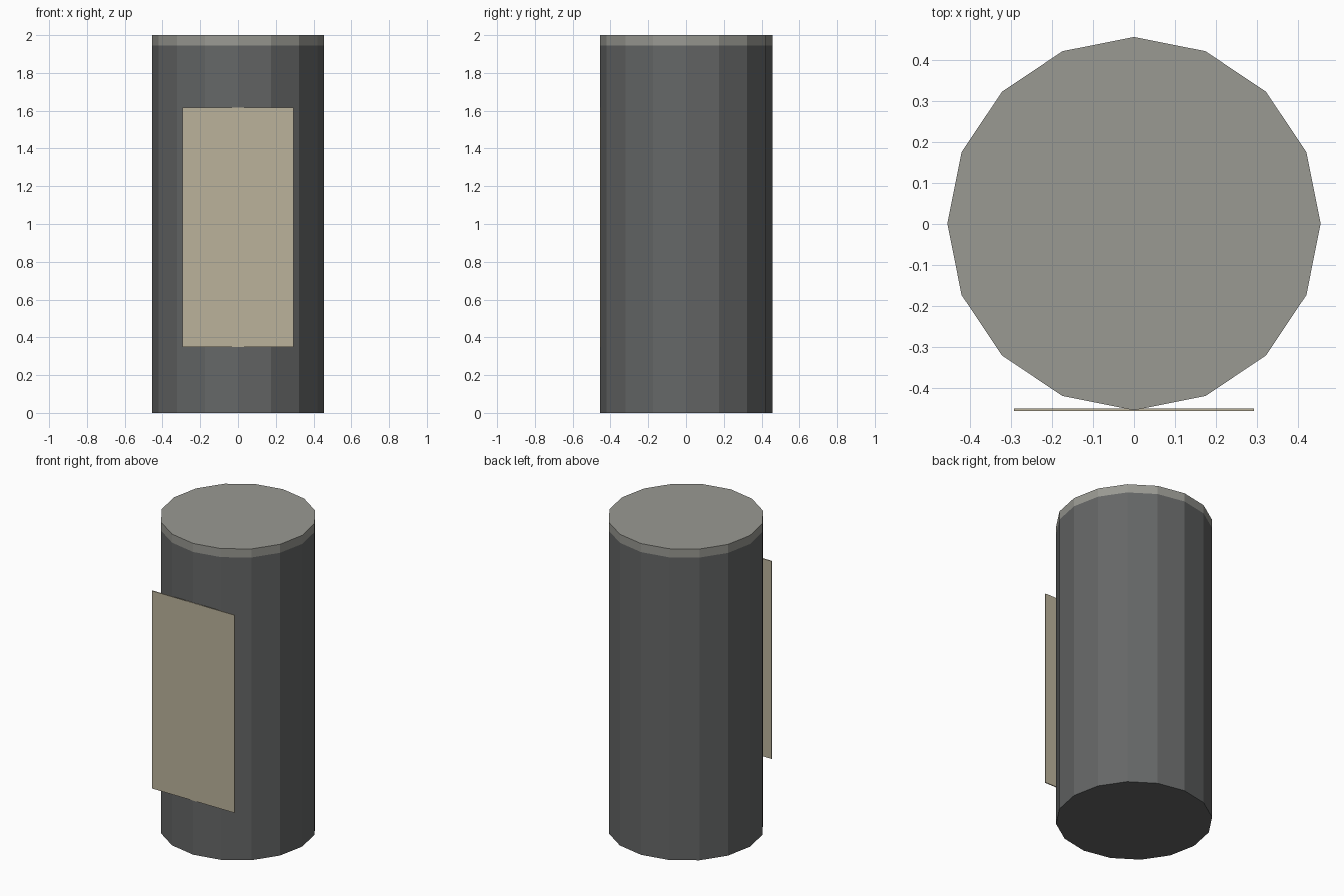
import bpy

if "Cube" in bpy.data.objects:
    bpy.data.objects.remove(bpy.data.objects["Cube"])

RADIUS = 0.456
CENTRE_Y = 0.001


def material(name, colour):
    mat = bpy.data.materials.new(name)
    mat.diffuse_color = (*colour, 1)
    mat.use_nodes = True
    mat.node_tree.nodes["Principled BSDF"].inputs["Base Color"].default_value = mat.diffuse_color
    return mat


def drum(name, z0, z1, mat):
    # 16-sided prism with corners on the axes
    bpy.ops.mesh.primitive_cylinder_add(
        vertices=16, radius=RADIUS, depth=z1 - z0,
        location=(0, CENTRE_Y, (z0 + z1) / 2))
    obj = bpy.context.object
    obj.name = name
    obj.data.materials.append(mat)


# Dark canister body and lighter lid, flush with each other
drum("canister_body", 0, 1.945, material("dark_grey", (0.13, 0.135, 0.135)))
drum("canister_lid", 1.945, 2.0, material("light_grey", (0.32, 0.32, 0.29)))

# Flat blank label plate touching the front edge
bpy.ops.mesh.primitive_cube_add(size=1, location=(0, -0.4535, 0.983))
label = bpy.context.object
label.name = "front_label"
label.scale = (0.586, 0.006, 1.27)
bpy.ops.object.transform_apply(location=False, rotation=False, scale=True)
label.data.materials.append(material("beige", (0.50, 0.45, 0.33)))
